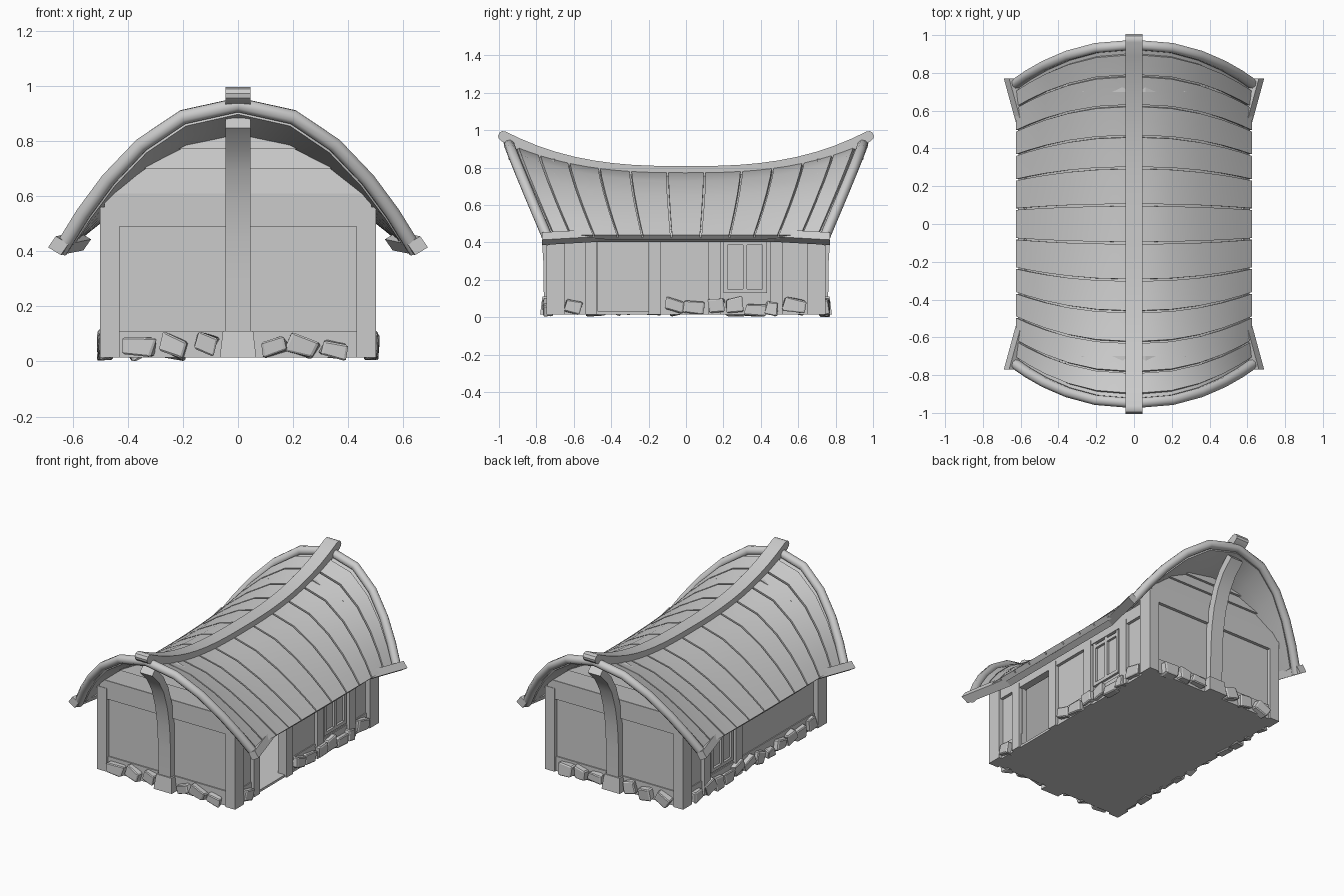
import bpy, bmesh, math, random
from mathutils import Vector, Matrix

if "Cube" in bpy.data.objects:
    bpy.data.objects.remove(bpy.data.objects["Cube"])
random.seed(4)


def finish(name, bm, smooth=False):
    bmesh.ops.recalc_face_normals(bm, faces=bm.faces)
    me = bpy.data.meshes.new(name)
    bm.to_mesh(me)
    bm.free()
    ob = bpy.data.objects.new(name, me)
    bpy.context.collection.objects.link(ob)
    if smooth:
        bpy.ops.object.select_all(action='DESELECT')
        ob.select_set(True)
        bpy.context.view_layer.objects.active = ob
        bpy.ops.object.shade_smooth_by_angle(angle=math.radians(35))
    return ob


def loft(name, rings, smooth=False):
    """Closed solid through a list of equal-length rings."""
    bm = bmesh.new()
    vs = [[bm.verts.new(p) for p in r] for r in rings]
    n = len(vs[0])
    for a, b in zip(vs, vs[1:]):
        for i in range(n):
            bm.faces.new((a[i], a[(i + 1) % n], b[(i + 1) % n], b[i]))
    bm.faces.new(vs[0])
    bm.faces.new(vs[-1])
    return finish(name, bm, smooth)


def box(name, x0, x1, y0, y1, z0, z1):
    return loft(name, [[(x0, y0, z), (x1, y0, z), (x1, y1, z), (x0, y1, z)] for z in (z0, z1)])


def ribbon(name, path, t, hw, smooth=True):
    """Beam of thickness t following a (y, z) path, half-width hw in x."""
    rings = []
    for i, p in enumerate(path):
        a, b = path[max(i - 1, 0)], path[min(i + 1, len(path) - 1)]
        d = Vector((0, b[0] - a[0], b[1] - a[1])).normalized()
        n = Vector((0, -d.z, d.y)) * (t[i] / 2)
        c = Vector((0, p[0], p[1]))
        x = Vector((hw, 0, 0))
        rings.append([c - x - n, c + x - n, c + x + n, c - x + n])
    return loft(name, rings, smooth)


def roof_pt(s, x):
    """Saddle roof surface: s runs along the ridge, x across."""
    q = min(abs(x) / 0.625, 1.06)
    zr = 0.785 + 0.17 * abs(s * 0.93) ** 2.7 / 0.93 ** 2.7 * 0.84
    z = zr - (zr - 0.44) * q ** (1.6 + 0.5 * s * s)
    return Vector((x, s * (0.93 - 0.2 * q ** 2.2), z))


def roof_off(s, x, d):
    e = 0.01
    n = (roof_pt(s, x + e) - roof_pt(s, x - e)).cross(roof_pt(s + e, x) - roof_pt(s - e, x)).normalized()
    return roof_pt(s, x) - n * d


XS = [-0.625, -0.56, -0.47, -0.35, -0.2, 0, 0.2, 0.35, 0.47, 0.56, 0.625]


def roof_slab(name, s0, s1, d0, d1, n):
    """Curved roof layer between depths d0 (top) and d1."""
    ss = [s0 + (s1 - s0) * i / n for i in range(n + 1)]
    rings = [[roof_off(s, x, d0) for s in ss] + [roof_off(s, x, d1) for s in reversed(ss)] for x in XS]
    loft(name, rings, True)


# roof shell and planks
roof_slab("roof_shell", -1, 1, 0.018, 0.034, 16)
edges = [-0.97, -0.845, -0.675, -0.5, -0.32, -0.108]
edges = edges + [-e for e in reversed(edges)]
for a, b in zip(edges, edges[1:]):
    roof_slab("roof_plank", a + 0.006, b - 0.006, 0, 0.025, 2)

# ridge beam with rounded ends
ys = [-0.9 + 0.1 * i for i in range(19)]
ys = [-1.0, -0.992, -0.975] + ys + [0.975, 0.992, 1.0]
th = [0.02, 0.044, 0.056] + [0.056] * 19 + [0.056, 0.044, 0.02]
ribbon("ridge_beam", [(y, 0.78 + 0.2 * abs(y) ** 2.7) for y in ys], th, 0.045)

# rounded barge poles along both roof ends
for sy in (-1, 1):
    cu = bpy.data.curves.new("barge_pole", 'CURVE')
    cu.dimensions = '3D'
    cu.bevel_depth = 0.028
    cu.bevel_resolution = 2
    cu.use_fill_caps = True
    pts = [-0.645] + XS[1:-1] + [0.645]
    sp = cu.splines.new('POLY')
    sp.points.add(len(pts) - 1)
    for p, x in zip(sp.points, pts):
        v = roof_pt(sy * 1.02, x)
        p.co = (v.x, v.y, v.z - 0.005, 1)
    ob = bpy.data.objects.new("barge_pole", cu)
    bpy.context.collection.objects.link(ob)
    bpy.ops.object.select_all(action='DESELECT')
    ob.select_set(True)
    bpy.context.view_layer.objects.active = ob
    bpy.ops.object.convert(target='MESH')
    bpy.ops.object.shade_smooth_by_angle(angle=math.radians(50))

# eave beams, flaring outwards at the ends
for sx in (-1, 1):
    u, w = Vector((0.023, 0, 0.014)), Vector((0.014, 0, -0.02))
    rings = []
    for x, y, z in ((0.652, -0.77, 0.42), (0.57, -0.47, 0.437), (0.57, 0.47, 0.437), (0.652, 0.77, 0.42)):
        c = Vector((x, y, z))
        rings.append([Vector((sx * p.x, p.y, p.z)) for p in (c - u - w, c + u - w, c + u + w, c - u + w)])
    loft("eave_beam", rings)

# floor
box("floor", -0.48, 0.48, -0.73, 0.73, 0.015, 0.03)


def stone(x, y, along_x):
    """Rough bevelled foundation stone."""
    bm = bmesh.new()
    bmesh.ops.create_cube(bm, size=1)
    for v in bm.verts:
        v.co += Vector([random.uniform(-0.13, 0.13) for _ in range(3)])
    bmesh.ops.bevel(bm, geom=bm.edges[:], offset=0.09, segments=1, affect='EDGES')
    a, d, h = random.uniform(0.07, 0.11), 0.05, random.uniform(0.06, 0.075)
    m = Matrix.Rotation(random.uniform(-0.35, 0.35), 4, 'Y') @ Matrix.Diagonal((a, d, h, 1))
    if not along_x:
        m = Matrix.Rotation(math.pi / 2, 4, 'Z') @ m
    bmesh.ops.transform(bm, matrix=m, verts=bm.verts)
    low = min(v.co.z for v in bm.verts)
    bmesh.ops.translate(bm, vec=(x, y, random.uniform(0.0, 0.025) - low), verts=bm.verts)
    finish("foundation_stone", bm)


# front and back ends
for sy in (-1, 1):
    def ebox(name, x0, x1, d0, d1, z0, z1):
        box(name, x0, x1, min(sy * d0, sy * d1), max(sy * d0, sy * d1), z0, z1)
    ebox("end_panel", -0.44, 0.44, 0.70, 0.722, 0.015, 0.5)
    ebox("end_sill", -0.44, 0.44, 0.70, 0.73, 0.015, 0.11)
    # end tie beam, then clapboards up to the roof
    levels = [(0.49, 0.485), (0.61, 0.468), (0.70, 0.37), (0.77, 0.27), (0.845, 0.06)]
    for i, ((z0, w0), (z1, w1)) in enumerate(zip(levels, levels[1:])):
        d0, d1 = (0.742, 0.742) if i == 0 else (0.738, 0.722)
        if i == 0:
            outline = [(-w0, z0), (w0, z0), (w0, 0.575), (w1, z1), (-w1, z1), (-w0, 0.575)]
        else:
            outline = [(-w0, z0), (w0, z0), (w1, z1), (-w1, z1)]
        loft("gable_board", [[(x, sy * 0.70, z) for x, z in outline],
                             [(x, sy * (d0 if z == z0 else d1), z) for x, z in outline]])
    # curved post reaching out to the ridge, on a tapered footing
    path = [(0.735, 0.1), (0.738, 0.3), (0.748, 0.45), (0.77, 0.58), (0.808, 0.70), (0.86, 0.79), (0.935, 0.865)]
    ribbon("curved_post", [(sy * y, z) for y, z in path], [0.05] * 7, 0.045)
    loft("post_footing", [[(-w, sy * 0.70, z), (w, sy * 0.70, z), (w, sy * d, z), (-w, sy * d, z)]
                          for w, d, z in ((0.066, 0.78, 0.015), (0.055, 0.768, 0.11))])
    for x in (-0.36, -0.235, -0.115, 0.13, 0.235, 0.345):
        stone(x, sy * 0.74, True)
    # corner posts
    for sx in (-1, 1):
        x0, x1 = sorted((sx * 0.43, sx * 0.5))
        ebox("corner_post", x0, x1, 0.65, 0.745, 0.015, 0.56)

# side walls: right one has a doorway
for sx in (-1, 1):
    def sbox(name, y0, y1, d0, d1, z0, z1):
        box(name, min(sx * d0, sx * d1), max(sx * d0, sx * d1), y0, y1, z0, z1)
    runs = [(-0.66, -0.47), (-0.2, 0.66)] if sx > 0 else [(-0.66, 0.66)]
    for a, b in runs:
        sbox("side_panel", a, b, 0.45, 0.47, 0.015, 0.5)
        sbox("side_sill", a, b, 0.45, 0.476, 0.015, 0.11)
    sbox("wall_plate", -0.66, 0.66, 0.44, 0.49, 0.42, 0.5)
    posts = [0.12, 0.45] + ([-0.54, -0.2] if sx > 0 else [])
    for y in posts:
        sbox("side_post", y, y + 0.065, 0.43, 0.493, 0.015, 0.45)
    # window frame
    for y in (0.20, 0.305, 0.41):
        sbox("window_bar", y, y + 0.022, 0.465, 0.485, 0.13, 0.42)
    for z in (0.13, 0.385):
        sbox("window_rail", 0.20, 0.432, 0.465, 0.485, z, z + 0.022)
    spots = [-0.6, -0.06, 0.05, 0.16, 0.26, 0.37, 0.46, 0.58]
    if sx < 0:
        spots += [-0.48, -0.38, -0.28, -0.17]
    for y in spots:
        stone(sx * 0.482, y, False)
